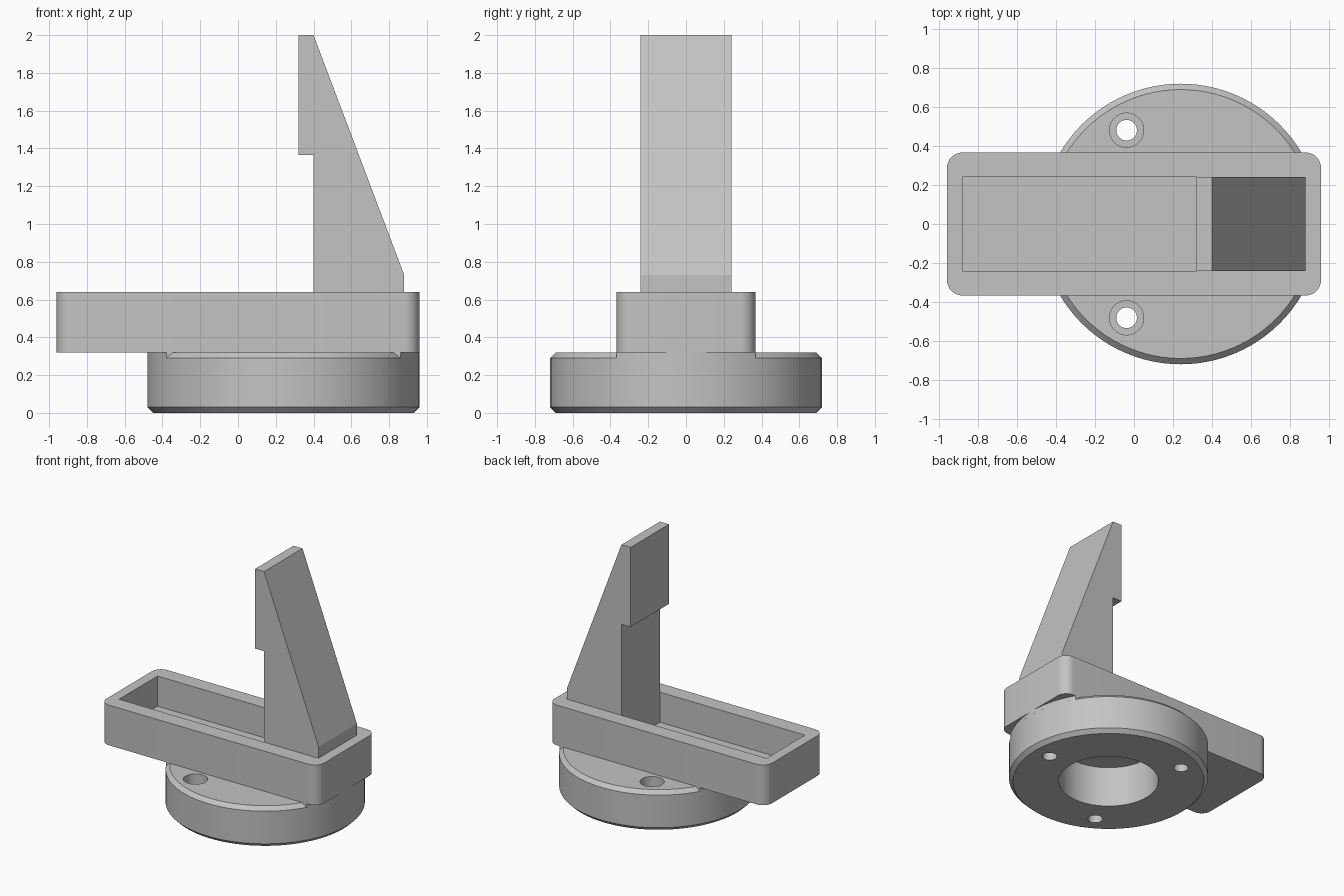
import bpy
import bmesh
from math import asin, cos, sin, pi, radians

cube = bpy.data.objects.get("Cube")
if cube:
    bpy.data.objects.remove(cube, do_unlink=True)

# One plain grey for the whole bracket
grey = bpy.data.materials.new("plain grey")
grey.use_nodes = True
colour = (0.55, 0.55, 0.55, 1)
grey.diffuse_color = colour
grey.node_tree.nodes["Principled BSDF"].inputs["Base Color"].default_value = colour

CX = 0.24          # disc centre
R = 0.72           # disc radius
DISC_TOP = 0.32
TRAY_TOP = 0.64
FLOOR = 0.40
TRAY_X, TRAY_Y = 0.96, 0.367
CHAMFER = 0.03


def finish(name, bm):
    bmesh.ops.recalc_face_normals(bm, faces=bm.faces)
    mesh = bpy.data.meshes.new(name)
    bm.to_mesh(mesh)
    bm.free()
    mesh.materials.append(grey)
    ob = bpy.data.objects.new(name, mesh)
    bpy.context.collection.objects.link(ob)
    return ob


def prism(name, points, direction):
    """Extrude a closed outline of 3D points."""
    bm = bmesh.new()
    face = bm.faces.new([bm.verts.new(p) for p in points])
    new = bmesh.ops.extrude_face_region(bm, geom=[face])["geom"]
    bmesh.ops.translate(bm, vec=direction,
                        verts=[v for v in new if isinstance(v, bmesh.types.BMVert)])
    return finish(name, bm)


def turned(name, profile, x=0, y=0, sides=96):
    """Solid of stacked circles, given (radius, height) pairs."""
    bm = bmesh.new()
    rings = [[bm.verts.new((x + r * cos(2 * pi * i / sides),
                            y + r * sin(2 * pi * i / sides), z))
              for i in range(sides)] for r, z in profile]
    for a, b in zip(rings, rings[1:]):
        for i in range(sides):
            j = (i + 1) % sides
            bm.faces.new((a[i], a[j], b[j], b[i]))
    bm.faces.new(rings[0])
    bm.faces.new(rings[-1])
    return finish(name, bm)


def select_only(ob):
    bpy.ops.object.select_all(action="DESELECT")
    ob.select_set(True)
    bpy.context.view_layer.objects.active = ob


def cut(ob, cutter):
    cutter.hide_render = True
    mod = ob.modifiers.new("cut", "BOOLEAN")
    mod.operation = "DIFFERENCE"
    mod.solver = "EXACT"
    mod.object = cutter
    select_only(ob)
    bpy.ops.object.modifier_apply(modifier=mod.name)
    bpy.data.objects.remove(cutter, do_unlink=True)


def smooth(ob):
    select_only(ob)
    bpy.ops.object.shade_smooth_by_angle(angle=radians(25))


# Round base with chamfered rims, central bore and three counterbored holes
base = turned("round_base", [(R - CHAMFER, 0), (R, CHAMFER),
                             (R, DISC_TOP - CHAMFER), (R - CHAMFER, DISC_TOP)], CX)
cut(base, turned("bore_cutter", [(0.36, -0.1), (0.36, 0.5)], CX, sides=64))
for k in range(3):
    a = 2 * pi * k / 3
    cut(base, turned("screw_cutter",
                     [(0.053, -0.1), (0.053, 0.16), (0.088, 0.16), (0.088, 0.5)],
                     CX + 0.556 * cos(a), 0.556 * sin(a), sides=32))
smooth(base)

# Full-width rim under the tray, where the chamfer stops
for side, name in ((1, "left_rim_pad"), (-1, "right_rim_pad")):
    outline = []
    for r, way in ((R, 1), (R - 0.05, -1)):
        half = asin(TRAY_Y / r)
        for i in range(25):
            t = way * half * (i / 12 - 1)
            outline.append((CX + side * r * cos(t), r * sin(t), DISC_TOP - CHAMFER))
    smooth(prism(name, outline, (0, 0, CHAMFER)))

# Tray with rounded corners and a rectangular pocket
CORNER = 0.08
outline = []
for k, (sx, sy) in enumerate(((1, 1), (-1, 1), (-1, -1), (1, -1))):
    for i in range(9):
        t = (k + i / 8) * pi / 2
        outline.append((sx * (TRAY_X - CORNER) + CORNER * cos(t),
                        sy * (TRAY_Y - CORNER) + CORNER * sin(t), DISC_TOP))
tray = prism("tray", outline, (0, 0, TRAY_TOP - DISC_TOP))
PX, PY = 0.88, 0.242
cut(tray, prism("pocket_cutter",
                [(-PX, -PY, FLOOR), (PX, -PY, FLOOR), (PX, PY, FLOOR), (-PX, PY, FLOOR)],
                (0, 0, 1)))
smooth(tray)

# Upright wedge with an overhanging lip at the top
profile = [(0.4, FLOOR), (PX, FLOOR), (PX, 0.73), (0.4, 2), (0.32, 2),
           (0.32, 1.365), (0.4, 1.365)]
prism("upright_wedge", [(x, -PY, z) for x, z in profile], (0, 2 * PY, 0))
